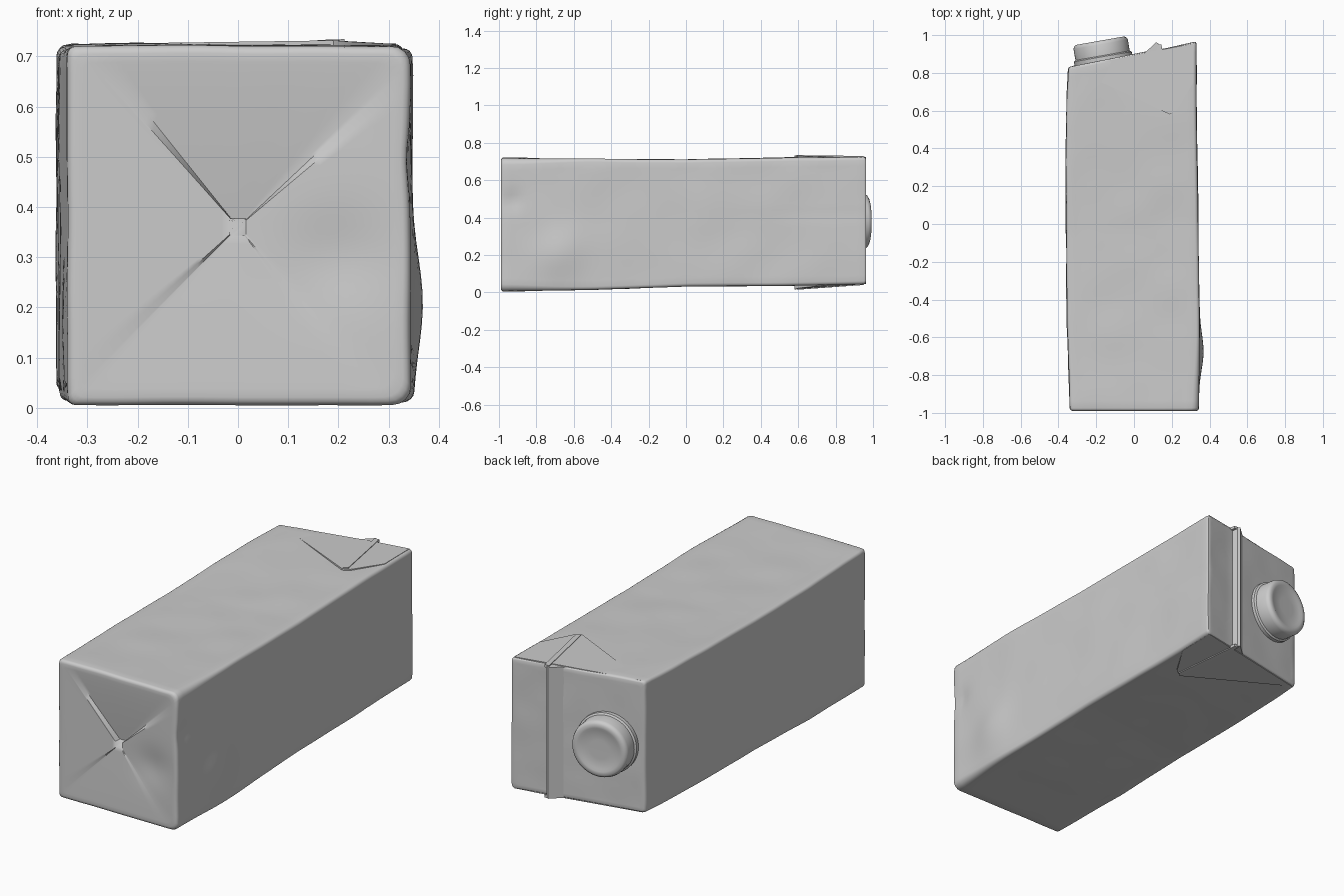
import bpy, bmesh, math
from mathutils import Vector, Matrix, noise

if "Cube" in bpy.data.objects:
    bpy.data.objects.remove(bpy.data.objects["Cube"])

mat = bpy.data.materials.new("plain grey")
GREY = (0.6, 0.6, 0.6, 1)
mat.use_nodes = True
mat.diffuse_color = GREY
mat.node_tree.nodes["Principled BSDF"].inputs["Base Color"].default_value = GREY


def finish(bm, name, angle=35):
    bmesh.ops.recalc_face_normals(bm, faces=bm.faces)
    mesh = bpy.data.meshes.new(name)
    bm.to_mesh(mesh)
    bm.free()
    mesh.materials.append(mat)
    ob = bpy.data.objects.new(name, mesh)
    bpy.context.collection.objects.link(ob)
    bpy.ops.object.select_all(action='DESELECT')
    ob.select_set(True)
    bpy.context.view_layer.objects.active = ob
    bpy.ops.object.shade_smooth_by_angle(angle=math.radians(angle))
    return ob


def interp(table, v):
    """Piecewise linear lookup in (key, value) pairs."""
    if v <= table[0][0]:
        return table[0][1]
    for (a, p), (b, q) in zip(table, table[1:]):
        if v <= b:
            return p + (q - p) * (v - a) / (b - a)
    return table[-1][1]


# Silhouette of the box along its length, and the slanted spout end
LEFT = [(-1, -0.338), (-0.5, -0.355), (0.3, -0.362), (0.8, -0.355), (1, -0.345)]
RIGHT = [(-1, 0.343), (-0.6, 0.348), (0, 0.34), (0.6, 0.33), (1, 0.33)]
BOTTOM = [(-1, 0.005), (-0.5, 0.014), (0, 0.032), (0.5, 0.035), (1, 0.045)]
TOP = [(-1, 0.72), (-0.4, 0.713), (0, 0.711), (0.6, 0.722), (1, 0.726)]
SPOUT_END = [(-0.35, 0.83), (0.09, 0.918), (0.17, 0.93), (0.34, 0.968)]
FRONT = -0.99


def bump(v, centre, width):
    return math.exp(-((v - centre) / width) ** 2)


def section(y, inset, n=20):
    """Rounded rectangle at y, as (x, z, side) going right, top, left, bottom."""
    x0, x1 = interp(LEFT, y) + inset, interp(RIGHT, y) - inset
    z0, z1 = interp(BOTTOM, y) + inset, interp(TOP, y) - inset
    r = 0.018 + 0.02 * bump(y, -1, 0.25)
    corners = [(x1, z0, -1, 1), (x1, z1, -1, -1), (x0, z1, 1, -1), (x0, z0, 1, 1)]
    pts = []
    for k, (cx, cz, sx, sz) in enumerate(corners):
        rad = r if sx < 0 else 0.016
        for i in range(5):
            a = math.radians(90 * k - 90 + 22.5 * i)
            pts.append((cx + sx * rad + rad * math.cos(a), cz + sz * rad + rad * math.sin(a), k))
        nx, nz, nsx, nsz = corners[(k + 1) % 4]
        nrad = r if nsx < 0 else 0.016
        a = math.radians(90 * k)
        p = Vector((cx + sx * rad + rad * math.cos(a), cz + sz * rad + rad * math.sin(a)))
        q = Vector((nx + nsx * nrad + nrad * math.cos(a), nz + nsz * nrad + nrad * math.sin(a)))
        pts += [(*p.lerp(q, i / n), k) for i in range(1, n)]
    return pts


def dented(x, y, z, side):
    """Slight crumples and bulges of the paper walls."""
    wave = 0.004 * noise.noise(Vector((x * 5, y * 5, z * 5)))
    if side == 0:
        x += wave + 0.02 * bump(y, -0.68, 0.13) * bump(z, 0.21, 0.13)
        x -= 0.012 * bump(y, -0.93, 0.05) * bump(z, 0.49, 0.05)
        x -= 0.002 * bump(z, 0.415, 0.008)
    elif side == 1:
        z += wave
    elif side == 2:
        x -= wave
    else:
        z -= wave * 0.5
    return x, z


# Carton body: lofted walls with rounded ends, then the end panels
bm = bmesh.new()
R = 0.016
arc = [(R * (1 - math.sin(a)), R * (1 - math.cos(a)))
       for a in (math.radians(d) for d in (90, 60, 30, 0))]
stations = [(d / 1.9, i) for d, i in reversed([(d, R - math.sqrt(max(0, R * R - (R - d) ** 2)))
                                              for d, _ in arc])]
stations = sorted(stations) + [(i / 70, 0) for i in range(2, 69)]
stations += [(1 - t, i * 0.6) for t, i in sorted(stations[:4], reverse=True)]
rings = []
for t, inset in stations:
    ring = []
    for x, z, side in section(FRONT + t * 1.92, inset):
        y = FRONT + t * (interp(SPOUT_END, x) - FRONT)
        x, z = dented(x, y, z, side)
        ring.append(bm.verts.new((x, y, z)))
    rings.append(ring)


def bridge(a, b):
    for i in range(len(a)):
        j = (i + 1) % len(a)
        bm.faces.new((a[i], a[j], b[j], b[i]))


for a, b in zip(rings, rings[1:]):
    bridge(a, b)

# Folded base: four triangular panels sinking towards the middle
SINK = [0.02, 0.045, 0.008, 0.016]
STEPS = 20
sides = [k for _, _, k in section(FRONT, R)]
for ring, folded in ((rings[0], True), (rings[-1], False)):
    centre = Vector((0, 0, 0.36))
    prev = ring
    for s in range(1, STEPS):
        f = 1 - s / STEPS
        new = []
        for v, k in zip(ring, sides):
            x, z = v.co.x * f, centre.z + (v.co.z - centre.z) * f
            if folded:
                y = FRONT + SINK[k] * (1 - f) ** 1.2 + 0.012 * bump(x, 0.2, 0.1) * bump(z, 0.3, 0.09)
            else:
                y = interp(SPOUT_END, x) + 0.003 * noise.noise(Vector((x * 6, 2, z * 6)))
            new.append(bm.verts.new((x, y, z)))
        bridge(prev, new)
        prev = new
    bm.faces.new(prev)
finish(bm, "carton_body", 40)


def prism(name, lower, upper, angle=30):
    """Solid between two matching outlines."""
    bm = bmesh.new()
    a = [bm.verts.new(p) for p in lower]
    b = [bm.verts.new(p) for p in upper]
    bm.faces.new(a)
    bm.faces.new(b)
    for i in range(len(a)):
        j = (i + 1) % len(a)
        bm.faces.new((a[i], a[j], b[j], b[i]))
    return finish(bm, name, angle)


# Seam standing across the spout end
fin = [(0.05, 0.9), (0.105, 0.95), (0.117, 0.962), (0.13, 0.955), (0.145, 0.9)]
prism("end_seam", [(x, y, 0.045) for x, y in fin], [(x, y, 0.724) for x, y in fin])

# Folded ears over the top and bottom walls, each with a seam along it
for name, wall, out, lift in (("top", TOP, 1, 0.01), ("bottom", BOTTOM, -1, 0.02)):
    def skin(x, y, h):
        return (x, y, interp(wall, y) + out * h)
    outline = [(-0.33, 0.825, 0.0), (0.19, 0.58, lift), (0.225, 0.6, lift * 0.7),
               (0.315, 0.75, 0.001), (0.315, 0.955, 0.0), (0.13, 0.92, 0.002)]
    prism(name + "_ear", [skin(x, y, -0.012) for x, y, h in outline],
          [skin(x, y, h) for x, y, h in outline])
    strip = [(0.12, 0.95, 0.004), (0.145, 0.95, 0.004),
             (0.212, 0.6, lift + 0.002), (0.188, 0.59, lift + 0.002)]
    prism(name + "_ear_seam", [skin(x, y, -0.01) for x, y, h in strip],
          [skin(x, y, h) for x, y, h in strip])

# Screw cap: turned profile with a collar and a shallow dished lid
PROFILE = [(0.155, -0.03), (0.155, 0.012), (0.146, 0.018), (0.146, 0.078), (0.141, 0.091),
           (0.13, 0.098), (0.112, 0.098), (0.1, 0.093), (0.05, 0.092)]
bm = bmesh.new()
SEG = 64
loops = [[bm.verts.new((r * math.cos(math.tau * i / SEG), r * math.sin(math.tau * i / SEG), h))
          for i in range(SEG)] for r, h in PROFILE]
for a, b in zip(loops, loops[1:]):
    bridge(a, b)
bm.faces.new(loops[0])
bm.faces.new(loops[-1])
tilt = Matrix.Rotation(math.radians(10), 4, 'Z') @ Matrix.Rotation(math.radians(-90), 4, 'X')
bm.transform(Matrix.Translation((-0.163, 0.874, 0.38)) @ tilt)
finish(bm, "screw_cap", 40)
